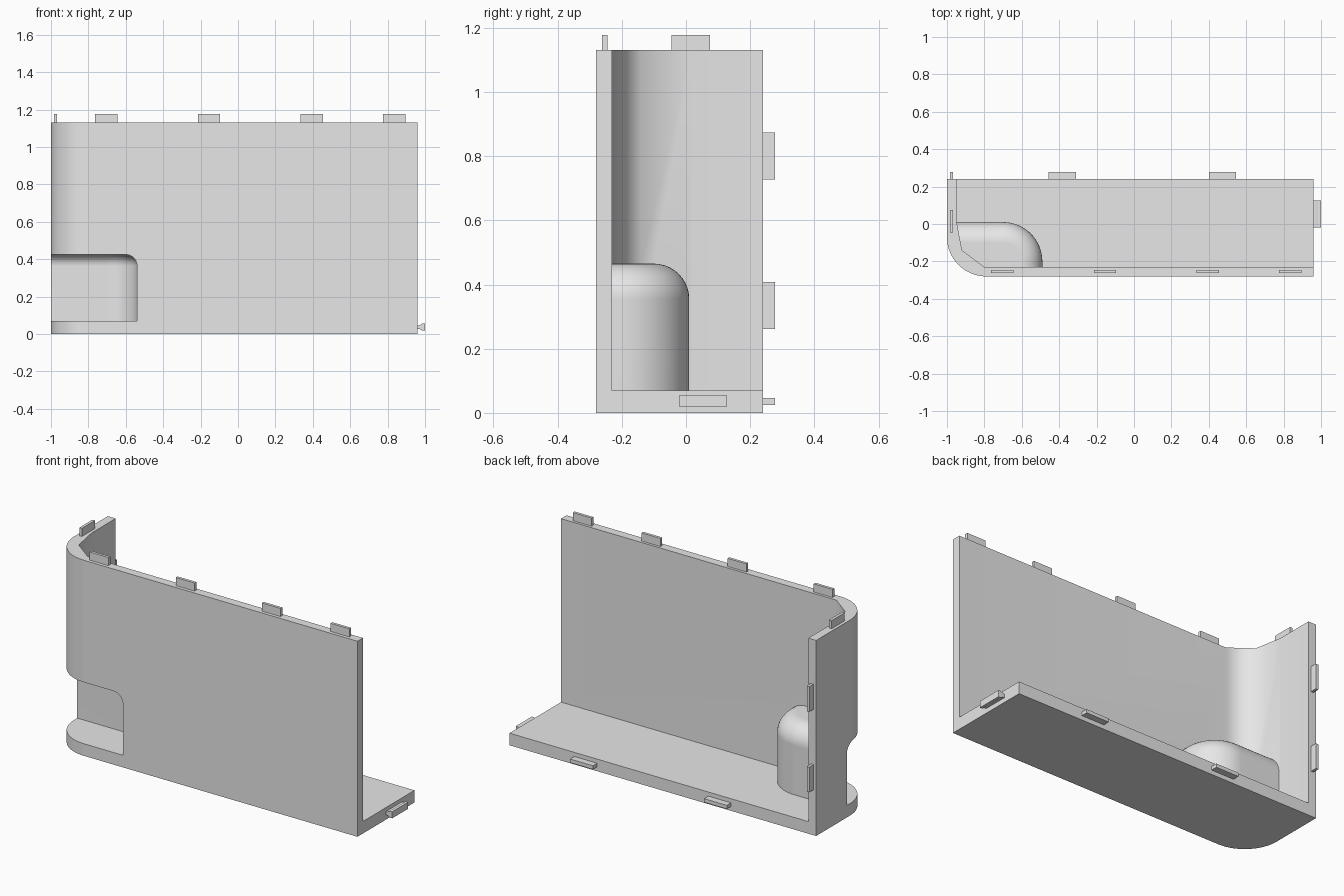
import bpy, bmesh
from math import pi, sin, cos, radians

cube = bpy.data.objects.get("Cube")
if cube:
    bpy.data.objects.remove(cube, do_unlink=True)

GREY = (0.8, 0.8, 0.8, 1)
grey = bpy.data.materials.new("plain grey")
grey.use_nodes = True
grey.diffuse_color = GREY
grey.node_tree.nodes["Principled BSDF"].inputs["Base Color"].default_value = GREY

X0, X1, Y0, Y1 = -1.0, 0.96, -0.28, 0.24   # outer extents of the shell
HEIGHT, FLOOR, WALL = 1.13, 0.07, 0.05


def loft(name, rings):
    """Closed solid through a stack of rings with equal point counts."""
    bm = bmesh.new()
    loops = [[bm.verts.new(p) for p in ring] for ring in rings]
    for low, high in zip(loops, loops[1:]):
        for i in range(len(low)):
            j = (i + 1) % len(low)
            bm.faces.new((low[i], low[j], high[j], high[i]))
    bm.faces.new(loops[0][::-1])
    bm.faces.new(loops[-1])
    bmesh.ops.recalc_face_normals(bm, faces=bm.faces)
    mesh = bpy.data.meshes.new(name)
    bm.to_mesh(mesh)
    bm.free()
    mesh.materials.append(grey)
    obj = bpy.data.objects.new(name, mesh)
    bpy.context.collection.objects.link(obj)
    return obj


def prism(name, plan, z0, z1):
    return loft(name, [[(x, y, z) for x, y in plan] for z in (z0, z1)])


def box(name, x, y, z):
    return prism(name, [(x[0], y[0]), (x[1], y[0]), (x[1], y[1]), (x[0], y[1])], *z)


def subtract(target, *cutters):
    """Cut solids away, keep the result and discard the cutters."""
    for c in cutters:
        mod = target.modifiers.new("cut", 'BOOLEAN')
        mod.operation, mod.solver, mod.object = 'DIFFERENCE', 'EXACT', c
    graph = bpy.context.evaluated_depsgraph_get()
    mesh = bpy.data.meshes.new_from_object(target.evaluated_get(graph))
    target.modifiers.clear()
    target.data = mesh
    for c in cutters:
        bpy.data.objects.remove(c, do_unlink=True)


def alcove(name, radius, fillet, z0, z1, steps=10):
    """Corner block with one rounded plan corner and a filleted top."""
    cx, cy, far = -0.70, -0.20, 0.6
    levels = [(0, z0)]
    for i in range(steps + 1):
        a = i / steps * pi / 2
        levels.append((fillet * (1 - cos(a)), z1 - fillet + fillet * sin(a)))
    rings = []
    for inset, z in levels:
        r = radius - inset
        plan = [(cx - far, -far), (cx + r, -far)]
        plan += [(cx + r * cos(i / 16 * pi / 2), cy + r * sin(i / 16 * pi / 2))
                 for i in range(17)]
        plan.append((cx - far, cy + r))
        rings.append([(x, y, z) for x, y in plan])
    return loft(name, rings)


# Outer body with one round vertical corner
R = 0.21
plan = [(X1, Y0), (X1, Y1), (X0, Y1)]
plan += [(X0 + R - R * cos(i / 20 * pi / 2), Y0 + R - R * sin(i / 20 * pi / 2))
         for i in range(21)]
shell = prism("corner_shell", plan, 0, HEIGHT)

# Room hollow, coarser at its corner, leaving the alcove casing standing
room = prism("room_cutter", [(2, Y0 + WALL), (2, 1), (X0 + WALL, 1),
             (X0 + WALL, 0.02), (-0.92, -0.14), (-0.80, Y0 + WALL)], FLOOR, 2)
subtract(room, alcove("casing", 0.21, 0.11, 0.02, 0.465))
recess = alcove("recess_cutter", 0.16, 0.06, FLOOR, 0.425)
subtract(shell, room, recess)

shell.data.shade_smooth()
shell.data.set_sharp_from_angle(angle=radians(50))
normals = shell.modifiers.new("flat large faces", 'WEIGHTED_NORMAL')
normals.keep_sharp = True

# Connector tabs on the top rim
TAB_X, TAB_Y = (-0.983, -0.967), (-0.261, -0.245)
for i, x in enumerate((-0.705, -0.155, 0.395, 0.835)):
    box(f"front_wall_tab_{i + 1}", (x - 0.06, x + 0.06), TAB_Y, (1.12, 1.177))
box("side_wall_top_tab", TAB_X, (-0.045, 0.075), (1.12, 1.177))

# Connector tabs on the back edges
for i, z in enumerate((0.335, 0.80)):
    box(f"side_wall_back_tab_{i + 1}", TAB_X, (0.23, 0.278), (z - 0.073, z + 0.073))
for i, x in enumerate((-0.383, 0.473)):
    box(f"floor_back_tab_{i + 1}", (x - 0.073, x + 0.073), (0.23, 0.278), (0.025, 0.046))

# Flared connector on the floor's left end
loft("floor_end_tab", [[(x, y, 0.037 + s * h) for y, s in
                        ((-0.02, -1), (0.126, -1), (0.126, 1), (-0.02, 1))]
                       for x, h in ((0.95, 0.010), (0.97, 0.010), (0.985, 0.019), (1.0, 0.019))])
